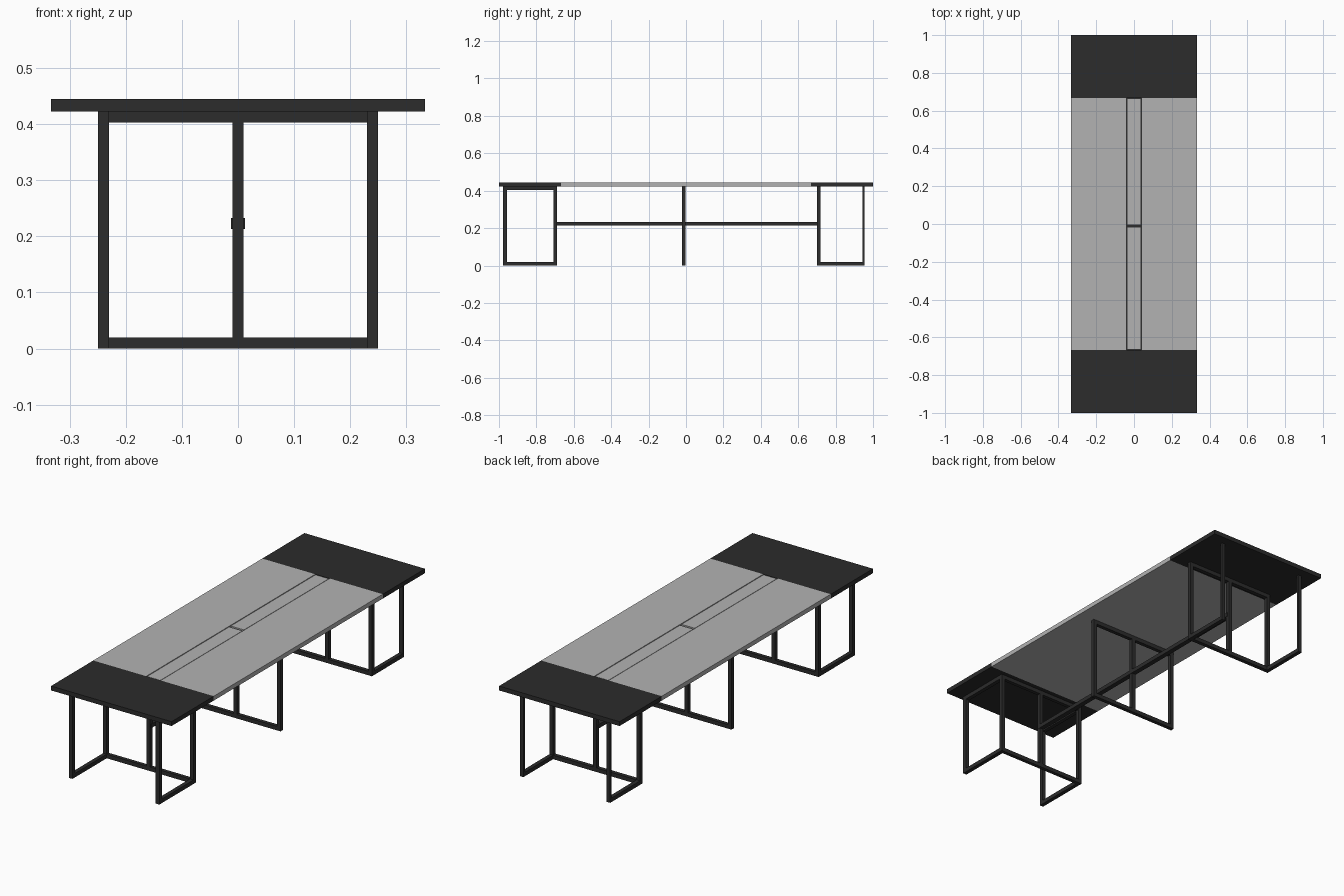
import bpy

if "Cube" in bpy.data.objects:
    bpy.data.objects.remove(bpy.data.objects["Cube"])


def material(name, v):
    m = bpy.data.materials.new(name)
    m.diffuse_color = (v, v, v, 1)
    m.use_nodes = True
    m.node_tree.nodes["Principled BSDF"].inputs["Base Color"].default_value = m.diffuse_color
    return m


DARK = material("charcoal", 0.025)
GREY = material("light_grey", 0.45)


def box(name, x, y, z, mat):
    """Box from (min, max) ranges."""
    bpy.ops.mesh.primitive_cube_add(size=1)
    o = bpy.context.object
    o.name = name
    for v in o.data.vertices:
        v.co = [r[0] if c < 0 else r[1] for c, r in zip(v.co, (x, y, z))]
    o.data.materials.append(mat)
    return o


W, H, T = 0.333, 0.445, 0.423   # half width, table height, underside
LEG, B = 0.25, 0.02             # frame half width, bar thickness
SLOT, FLAP = 0.040, 0.0365      # cable slot and flap half widths
END = 0.667                     # where the dark end panels begin
GAP = (-0.017, -0.005)          # opening between the two flaps

# Table top: end panels, grey side panels, slot floor and flaps
for tag, s in (("front", -1), ("back", 1)):
    box(f"{tag}_end_panel", (-W, W), sorted((s * END, s)), (T, H), DARK)
    y = sorted((0, s * END))
    box(f"{tag}_left_panel", (-W, -SLOT), y, (T, H), GREY)
    box(f"{tag}_right_panel", (SLOT, W), y, (T, H), GREY)
    box(f"{tag}_slot_underside", (-SLOT, SLOT), y, (T, T + 0.004), GREY)
    box(f"{tag}_slot_floor", (-SLOT, SLOT), y, (T + 0.004, T + 0.008), DARK)
box("front_cable_flap", (-FLAP, FLAP), (-END + 0.003, GAP[0]), (T + 0.008, H - 0.001), GREY)
box("back_cable_flap", (-FLAP, FLAP), (GAP[1], END - 0.003), (T + 0.008, H - 0.001), GREY)


# Cross frames: two legs, centre post, top and bottom rail
def cross_frame(tag, y):
    for side, x0 in (("left", -LEG), ("centre", -B / 2), ("right", LEG - B)):
        box(f"{tag}_{side}_post", (x0, x0 + B), y, (0, T), DARK)
    inner = (-LEG + B, LEG - B)
    box(f"{tag}_bottom_rail", inner, y, (0, B), DARK)
    box(f"{tag}_top_rail", inner, y, (T - B, T), DARK)


cross_frame("front_frame", (-0.708, -0.69))
cross_frame("middle_frame", (-0.021, -0.002))
cross_frame("back_frame", (0.70, 0.72))

# Outer legs joined to the end frames by floor rails
for side, x in (("left", (-LEG, -LEG + B)), ("right", (LEG - B, LEG))):
    box(f"front_{side}_outer_leg", x, (-0.978, -0.958), (0, T), DARK)
    box(f"front_{side}_floor_rail", x, (-0.958, -0.708), (0, B), DARK)
    box(f"front_{side}_upper_rail", x, (-0.958, -0.708), (T - B, T), DARK)
    box(f"back_{side}_outer_leg", x, (0.944, 0.955), (0, T), DARK)
    box(f"back_{side}_floor_rail", x, (0.72, 0.944), (0, B), DARK)

# Long beam linking the frames
box("long_beam", (-0.0125, 0.0125), (-0.70, 0.71), (0.213, 0.233), DARK)
